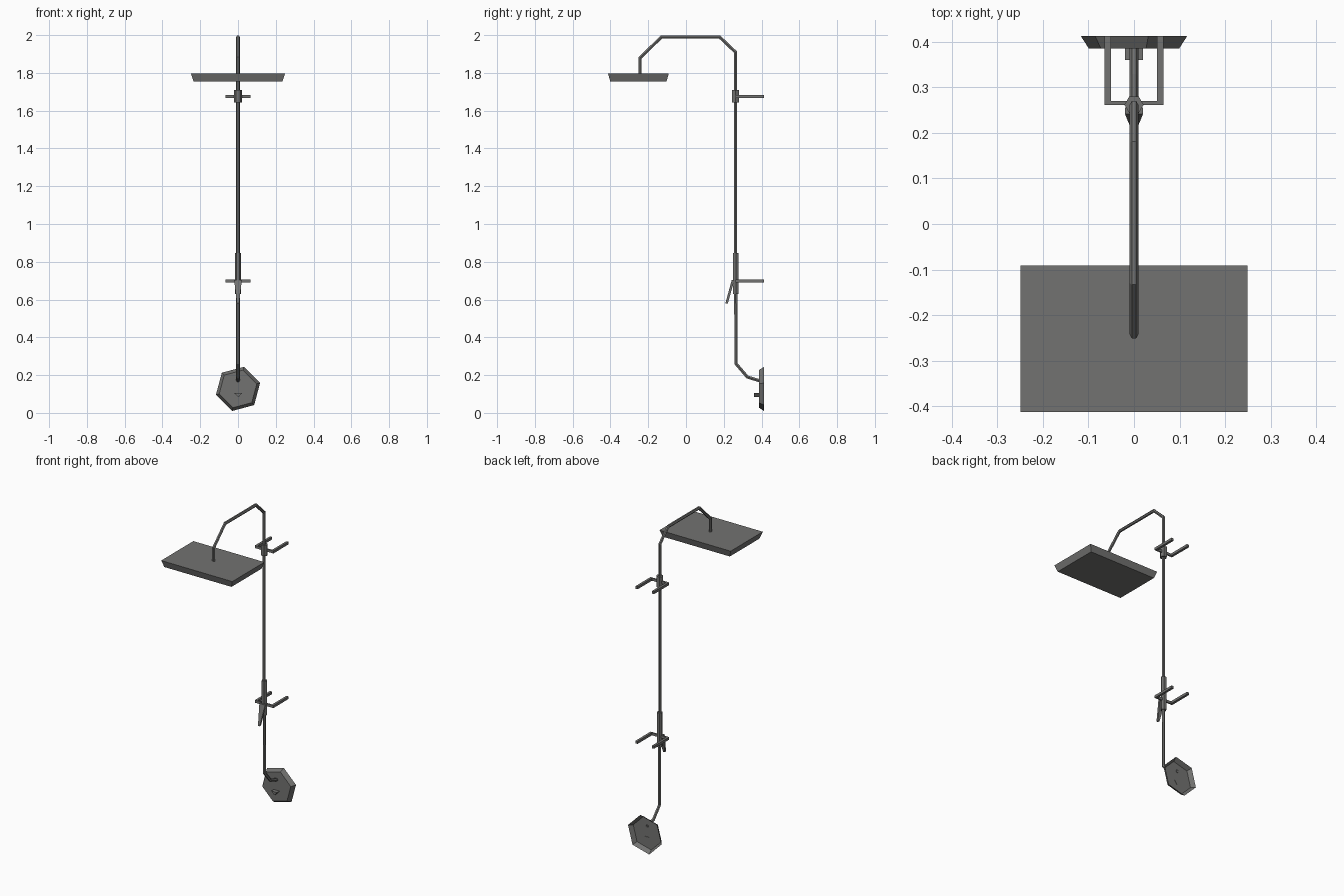
import bpy, bmesh, math
from mathutils import Vector

if "Cube" in bpy.data.objects:
    bpy.data.objects.remove(bpy.data.objects["Cube"])

metal = bpy.data.materials.new("dark_grey_metal")
metal.diffuse_color = (0.17, 0.17, 0.165, 1)
metal.use_nodes = True
metal.node_tree.nodes["Principled BSDF"].inputs["Base Color"].default_value = metal.diffuse_color


def finish(name, bm):
    bmesh.ops.recalc_face_normals(bm, faces=bm.faces)
    me = bpy.data.meshes.new(name)
    bm.to_mesh(me)
    bm.free()
    me.materials.append(metal)
    ob = bpy.data.objects.new(name, me)
    bpy.context.collection.objects.link(ob)
    return ob


def loft(name, rings, cap_start=True, cap_end=True):
    """Skin a list of equal-length point rings."""
    bm = bmesh.new()
    vs = [[bm.verts.new(p) for p in r] for r in rings]
    n = len(vs[0])
    for a, b in zip(vs, vs[1:]):
        for i in range(n):
            j = (i + 1) % n
            bm.faces.new((a[i], a[j], b[j], b[i]))
    if cap_start:
        bm.faces.new(vs[0])
    if cap_end:
        bm.faces.new(vs[-1])
    return finish(name, bm)


def tube(name, path, r, sides=6):
    """Mitred tube along (y, z) points in the x = 0 plane."""
    pts = [Vector((0, y, z)) for y, z in path]
    rings = []
    for i, p in enumerate(pts):
        d0 = (p - pts[i - 1]).normalized() if i else None
        d1 = (pts[i + 1] - p).normalized() if i < len(pts) - 1 else None
        d0, d1 = d0 or d1, d1 or d0
        t = (d0 + d1).normalized()
        side = Vector((1, 0, 0)).cross(t) / max(t.dot(d0), 0.5)
        rings.append([p + Vector((r * math.cos(a), 0, 0)) + side * r * math.sin(a)
                      for a in (math.tau * k / sides for k in range(sides))])
    return loft(name, rings)


def rect(w, y0, y1, z):
    return [(-w, y0, z), (w, y0, z), (w, y1, z), (-w, y1, z)]


def hexagon(r, y, cz, turn):
    return [(r * math.cos(turn + k * math.pi / 3), y, cz + r * math.sin(turn + k * math.pi / 3))
            for k in range(6)]


# main pipe: wall outlet, riser and overhead arm
tube("riser_pipe", [(0.39, 0.17), (0.325, 0.19), (0.265, 0.26), (0.262, 0.85), (0.262, 1.91),
                    (0.178, 1.99), (-0.13, 1.99), (-0.243, 1.88), (-0.243, 1.785)], 0.0095)

# rectangular rain head, narrower underneath
loft("rain_head", [rect(0.235, -0.401, -0.103, 1.755), rect(0.249, -0.413, -0.091, 1.797)])

# hexagonal wall plate, open at the back
turn = math.radians(15)
loft("wall_plate", [hexagon(0.103, 0.386, 0.127, turn), hexagon(0.121, 0.413, 0.127, turn)],
     cap_end=False)

# small triangular knob on the plate
loft("plate_knob", [[(-0.02, y, 0.104), (0.02, y, 0.104), (0.004, y, 0.083)]
                    for y in (0.36, 0.388)])

# wall brackets: one U-shaped frame at each height
for name, z in (("upper_bracket", 1.676), ("lower_bracket", 0.697)):
    h = 0.008
    outline = [(-0.065, 0.413), (-0.065, 0.261), (0.065, 0.261), (0.065, 0.413),
               (0.050, 0.413), (0.050, 0.270), (-0.050, 0.270), (-0.050, 0.413)]
    loft(name, [[(x, y, z + s * h) for x, y in outline] for s in (-1, 1)])

# collars on the riser
tube("upper_collar", [(0.262, 1.642), (0.262, 1.71)], 0.021)
tube("valve_body", [(0.264, 0.63), (0.264, 0.847)], 0.017)

# tapering lever hanging in front of the valve
loft("valve_lever", [rect(0.006, 0.208, 0.221, 0.578), rect(0.02, 0.242, 0.256, 0.703)])
